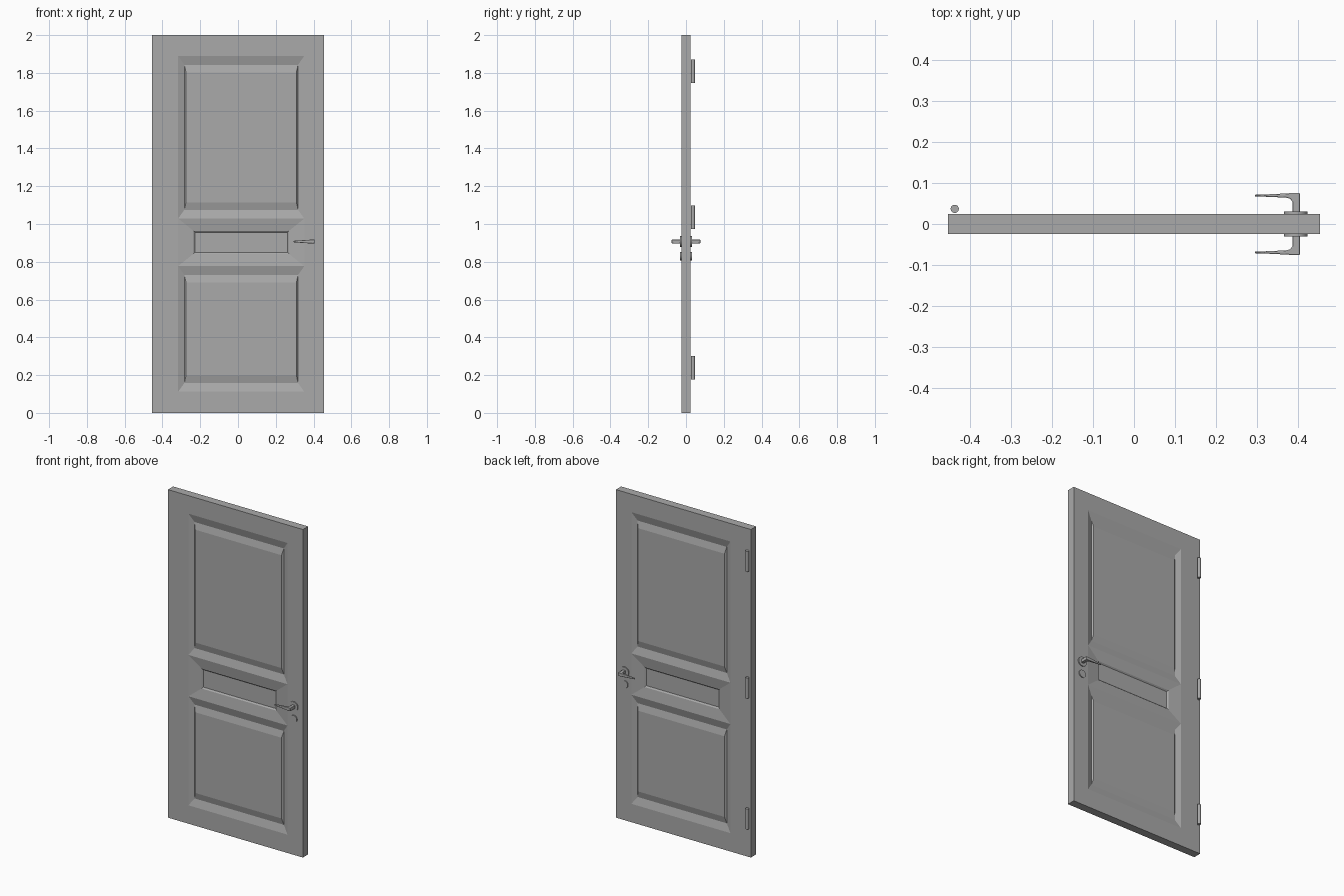
import bpy, bmesh, math
from mathutils import Matrix

old = bpy.data.objects.get("Cube")
if old:
    bpy.data.objects.remove(old, do_unlink=True)

# One painted grey for everything
GREY = (0.4, 0.4, 0.4, 1)
mat = bpy.data.materials.new("painted grey")
mat.use_nodes = True
mat.diffuse_color = GREY
mat.node_tree.nodes["Principled BSDF"].inputs["Base Color"].default_value = GREY


def finish(name, bm, smooth=False):
    bmesh.ops.remove_doubles(bm, verts=bm.verts, dist=0.0001)
    bmesh.ops.recalc_face_normals(bm, faces=bm.faces)
    mesh = bpy.data.meshes.new(name)
    bm.to_mesh(mesh)
    bm.free()
    mesh.materials.append(mat)
    ob = bpy.data.objects.new(name, mesh)
    bpy.context.collection.objects.link(ob)
    if smooth:
        bpy.ops.object.select_all(action='DESELECT')
        ob.select_set(True)
        bpy.context.view_layer.objects.active = ob
        bpy.ops.object.shade_smooth_by_angle(angle=math.radians(35))
    return ob


W, T, H = 0.455, 0.025, 2.0          # half width, half thickness, height
XS = [-W, -0.317, 0.351, W]          # stile edges
ZS = [0, 0.112, 0.777, 1.029, 1.89, H]  # rail edges


def shrink(rect, dx, low, high):
    x0, x1, z0, z1 = rect
    return (x0 + dx, x1 - dx, z0 + low, z1 - high)


def ring_verts(bm, rect, y):
    x0, x1, z0, z1 = rect
    return [bm.verts.new((x, y, z)) for x, z in ((x0, z0), (x1, z0), (x1, z1), (x0, z1))]


def nested(bm, rings, side):
    """Skin successive rectangles of (rect, depth) and cap the last one."""
    loops = [ring_verts(bm, r, side * (T - d)) for r, d in rings]
    for a, b in zip(loops, loops[1:]):
        for i in range(4):
            j = (i + 1) % 4
            bm.faces.new((a[i], a[j], b[j], b[i]))
    bm.faces.new(loops[-1])


# Door leaf: both faces carry two raised panels and a sunk middle panel
bm = bmesh.new()
for side in (-1, 1):
    for i in range(3):
        for k in range(5):
            cell = (XS[i], XS[i + 1], ZS[k], ZS[k + 1])
            rings = [(cell, 0)]
            if i == 1 and k in (1, 3):
                groove = shrink(cell, 0.033, 0.046, 0.047)
                rings += [(groove, 0.013), (shrink(groove, 0.009, 0.04, 0.04), 0.003)]
            elif i == 1 and k == 2:
                frame = shrink(cell, 0.081, 0.065, 0.065)
                rings += [(frame, 0.01), (shrink(frame, 0.008, 0.008, 0.008), 0.017)]
            nested(bm, rings, side)
# Leaf edges, split at the same stations as the faces
for x in (-W, W):
    for a, b in zip(ZS, ZS[1:]):
        bm.faces.new([bm.verts.new(p) for p in ((x, -T, a), (x, T, a), (x, T, b), (x, -T, b))])
for z in (0, H):
    for a, b in zip(XS, XS[1:]):
        bm.faces.new([bm.verts.new(p) for p in ((a, -T, z), (a, T, z), (b, T, z), (b, -T, z))])
finish("door_leaf", bm)


def cylinder(name, centre, radius, depth, axis='Z'):
    bm = bmesh.new()
    m = Matrix.Translation(centre)
    if axis == 'Y':
        m = m @ Matrix.Rotation(math.pi / 2, 4, 'X')
    bmesh.ops.create_cone(bm, cap_ends=True, segments=24, radius1=radius,
                          radius2=radius, depth=depth, matrix=m)
    return finish(name, bm, True)


# Hinge barrels on the back
for name, z in (("lower", 0.238), ("middle", 1.036), ("upper", 1.809)):
    cylinder(name + "_hinge", (-0.438, 0.037, z), 0.01, 0.124)

# Lever outline seen from above: (x, distance from the door's middle plane)
LEVER = [(0.387, 0.025), (0.406, 0.025), (0.406, 0.0755), (0.385, 0.0755),
         (0.34, 0.073), (0.295, 0.0715), (0.295, 0.0675), (0.34, 0.066),
         (0.375, 0.064), (0.383, 0.061), (0.387, 0.054)]
HX, HZ = 0.395, 0.907


def lever(name, side):
    bm = bmesh.new()
    layers = []
    for up in (-1, 1):
        layer = []
        for x, y in LEVER:
            t = min(1, max(0, (x - 0.295) / 0.09))
            layer.append(bm.verts.new((x, side * y, HZ + up * (0.004 + 0.006 * t))))
        layers.append(layer)
        bm.faces.new(layer)
    n = len(LEVER)
    for i in range(n):
        j = (i + 1) % n
        bm.faces.new((layers[0][i], layers[0][j], layers[1][j], layers[1][i]))
    ob = finish(name, bm, True)
    bevel = ob.modifiers.new("soft edges", 'BEVEL')
    bevel.width = 0.002
    bevel.segments = 2


# Lever, rosette and keyhole cover on each face
for side, label in ((-1, "front"), (1, "back")):
    lever(label + "_lever", side)
    cylinder(label + "_rosette", (HX, side * 0.0275, HZ), 0.029, 0.007, 'Y')
    cylinder(label + "_keyhole_cover", (HX, side * 0.0275, 0.83), 0.023, 0.007, 'Y')
    bm = bmesh.new()
    bmesh.ops.create_cube(bm, size=1, matrix=Matrix.Translation((HX, side * 0.031, 0.828))
                          @ Matrix.Diagonal((0.005, 0.002, 0.018, 1)))
    finish(label + "_keyhole", bm)
